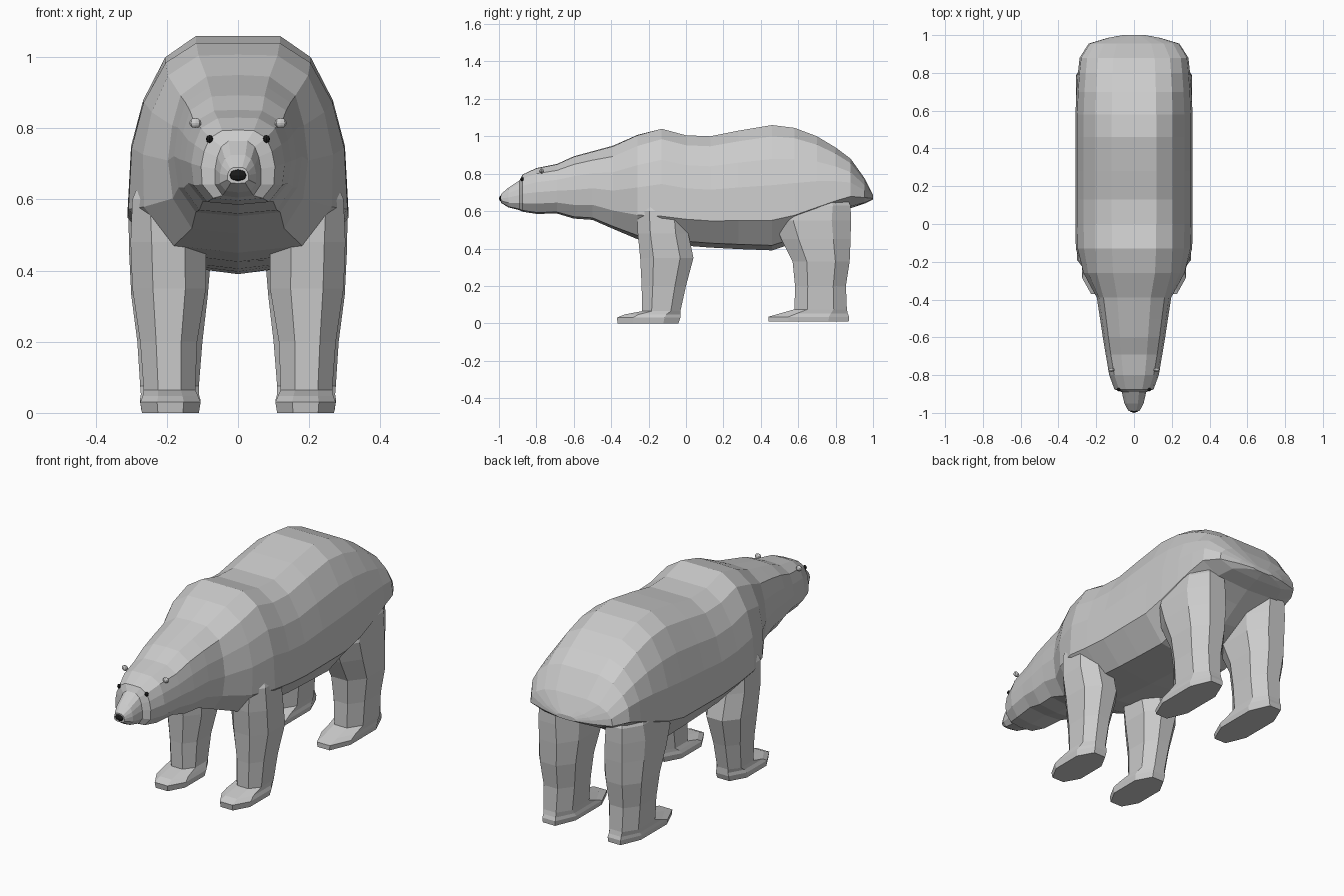
import bpy, bmesh

if "Cube" in bpy.data.objects:
    bpy.data.objects.remove(bpy.data.objects["Cube"])


def loft(name, rings):
    """Skin a list of equal-length point rings and cap both ends."""
    bm = bmesh.new()
    loops = [[bm.verts.new(p) for p in ring] for ring in rings]
    n = len(loops[0])
    for a, b in zip(loops, loops[1:]):
        for i in range(n):
            j = (i + 1) % n
            bm.faces.new((a[i], a[j], b[j], b[i]))
    bm.faces.new(loops[0])
    bm.faces.new(loops[-1])
    bmesh.ops.recalc_face_normals(bm, faces=bm.faces)
    me = bpy.data.meshes.new(name)
    bm.to_mesh(me)
    bm.free()
    ob = bpy.data.objects.new(name, me)
    bpy.context.collection.objects.link(ob)
    return ob


# Half cross-sections (width, height fractions): barrel of the body, and neck / head
BARREL = [(.38, 1), (.66, .91), (.86, .73), (.97, .52), (1, .24), (.66, .04)]
NECK = [(.45, .99), (.82, .87), (.94, .68), (1, .46), (.93, .22), (.66, .03)]


def section(y, hw, top, bot, blend):
    half = []
    for (bx, bz), (nx, nz) in zip(BARREL, NECK):
        fx, fz = bx + (nx - bx) * blend, bz + (nz - bz) * blend
        half.append((hw * fx, y, bot + (top - bot) * fz))
    mid_top, mid_bot = (0, y, top), (0, y, bot)
    return [mid_top] + half + [mid_bot] + [(-x, q, z) for x, q, z in reversed(half)]


# Body, neck, head and muzzle: y, half width, top, bottom, neck blend
stations = [
    (-.99, .030, .69, .645, .3), (-.95, .052, .725, .62, .3), (-.89, .066, .765, .605, .3),
    (-.875, .105, .795, .597, .6), (-.80, .132, .83, .585, .8), (-.69, .150, .852, .587, 1),
    (-.60, .165, .893, .56, 1), (-.50, .180, .92, .553, 1), (-.39, .197, .95, .505, 1),
    (-.26, .272, 1.007, .45, .4), (-.13, .308, 1.04, .425, 0), (0, .31, 1.005, .415, 0),
    (.13, .31, 1.0, .405, 0), (.28, .31, 1.03, .397, 0), (.46, .31, 1.06, .39, 0),
    (.58, .31, 1.045, .43, 0), (.70, .305, 1.0, .50, 0), (.80, .297, .94, .565, 0),
    (.88, .288, .88, .615, 0), (.955, .24, .775, .64, 0), (.985, .14, .715, .655, 0),
    (1.0, .06, .685, .662, 0),
]
body = loft("body", [section(*s) for s in stations])


def octagon(z, y0, y1, x0, x1, side):
    out = []
    for u, v in [(.28, 0), (.72, 0), (1, .25), (1, .75), (.72, 1), (.28, 1), (0, .75), (0, .25)]:
        out.append((side * (x0 + (x1 - x0) * u), y0 + (y1 - y0) * v, z))
    return out


# Legs with paws: z, back-to-front extent, inner and outer x
front_leg = [
    (0, -.365, -.04, .11, .27), (.03, -.37, -.03, .105, .275), (.047, -.33, -.03, .112, .268),
    (.065, -.235, -.03, .12, .265), (.20, -.237, 0, .115, .275), (.35, -.245, .04, .09, .297),
    (.48, -.258, .012, .09, .302), (.60, -.262, 0, .12, .297), (.72, -.21, -.05, .14, .25),
]
rear_leg = [
    (.01, .44, .87, .11, .272), (.035, .44, .872, .105, .276), (.052, .50, .865, .11, .273),
    (.075, .58, .86, .11, .275), (.20, .583, .855, .10, .283), (.33, .57, .875, .085, .30),
    (.45, .51, .88, .075, .306), (.55, .47, .882, .08, .308), (.63, .50, .88, .09, .30),
    (.74, .56, .82, .11, .26),
]

# Merge the legs into the body as one skin
bpy.context.view_layer.objects.active = body
for name, rings in (("front_leg", front_leg), ("rear_leg", rear_leg)):
    for side in (1, -1):
        leg = loft(name, [octagon(*r, side) for r in rings])
        mod = body.modifiers.new("join_" + name, "BOOLEAN")
        mod.operation = "UNION"
        mod.solver = "EXACT"
        mod.object = leg
        bpy.ops.object.modifier_apply(modifier=mod.name)
        bpy.data.objects.remove(leg)

# Black nose and eyes, small grey ears
black = bpy.data.materials.new("black")
black.diffuse_color = (.01, .01, .01, 1)
black.use_nodes = True
black.node_tree.nodes["Principled BSDF"].inputs["Base Color"].default_value = black.diffuse_color


def ball(name, loc, size, mat=None):
    bpy.ops.mesh.primitive_uv_sphere_add(segments=8, ring_count=6, radius=1, location=loc)
    ob = bpy.context.object
    ob.name = name
    ob.scale = size
    if mat:
        ob.data.materials.append(mat)


ball("nose", (0, -.978, .668), (.03, .022, .02), black)
for side in (1, -1):
    ball("eye", (side * .08, -.876, .77), (.01, .01, .011), black)
    ball("ear", (side * .12, -.772, .815), (.017, .011, .014))
